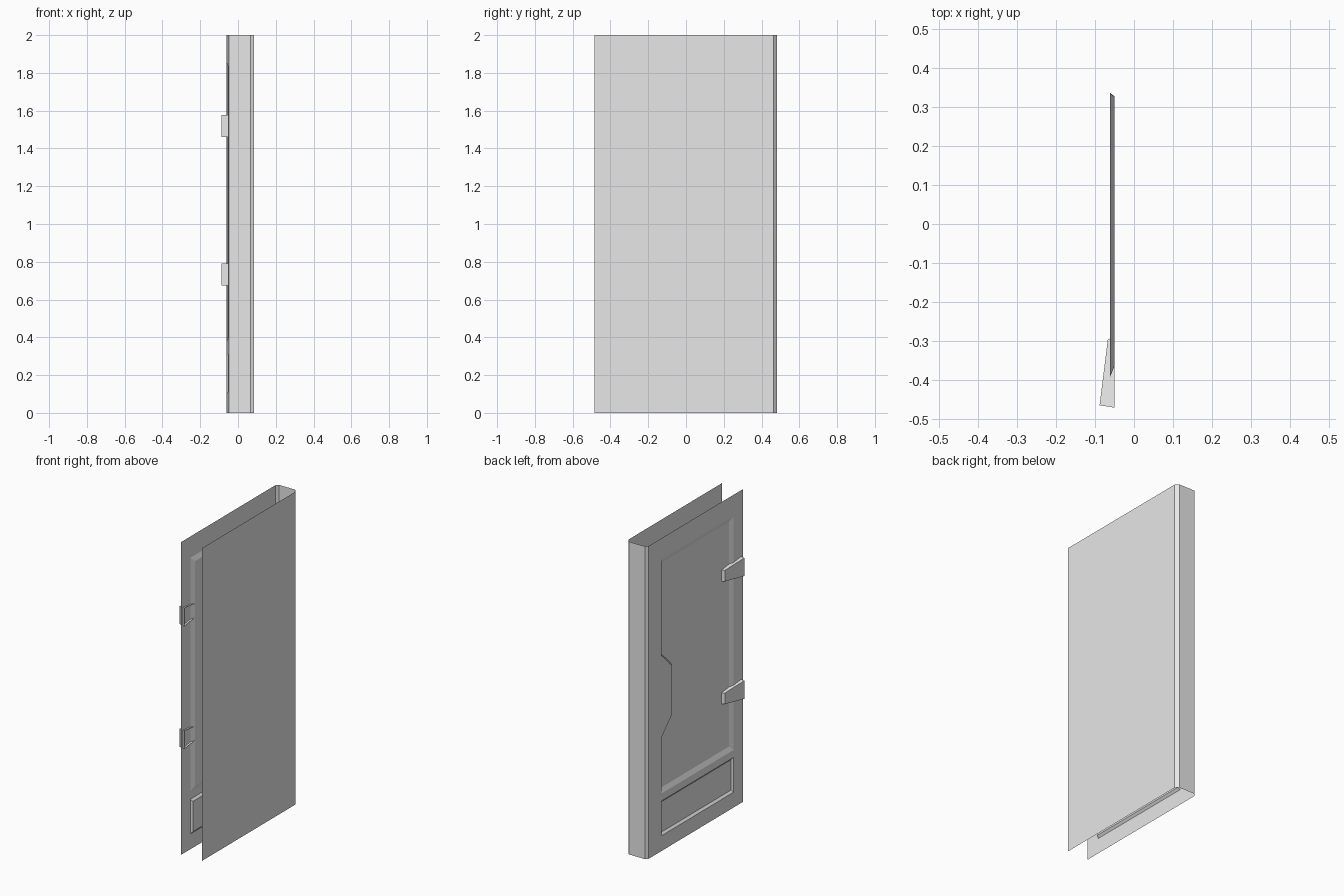
import bpy
import bmesh

if "Cube" in bpy.data.objects:
    bpy.data.objects.remove(bpy.data.objects["Cube"], do_unlink=True)

grey = bpy.data.materials.new("plain grey")
grey.use_nodes = True
grey.diffuse_color = (0.8, 0.8, 0.8, 1)
grey.node_tree.nodes["Principled BSDF"].inputs["Base Color"].default_value = (0.8, 0.8, 0.8, 1)

HEIGHT = 2.0
SKIN_X = -0.062    # plane of the detailed skin
FLOOR_X = -0.05    # plane of the recess floors
FRONT_Y, BACK_Y = -0.485, 0.465


def finish(name, bm):
    mesh = bpy.data.meshes.new(name)
    bm.to_mesh(mesh)
    bm.free()
    mesh.materials.append(grey)
    obj = bpy.data.objects.new(name, mesh)
    bpy.context.collection.objects.link(obj)
    return obj


def loop_at(bm, x, outline):
    return [bm.verts.new((x, y, z)) for y, z in outline]


def bridge(bm, a, b):
    n = len(a)
    for i in range(n):
        j = (i + 1) % n
        bm.faces.new((a[i], a[j], b[j], b[i]))


def face_out(bm, sign):
    """Make an open shell's normals consistent and turned towards sign * x."""
    bmesh.ops.recalc_face_normals(bm, faces=bm.faces)
    if sum(f.normal.x * f.calc_area() for f in bm.faces) * sign < 0:
        bmesh.ops.reverse_faces(bm, faces=bm.faces)


# Plain skin and chamfered edge wall: a profile swept up, open at both ends
bm = bmesh.new()
profile = [(0.085, FRONT_Y), (0.085, 0.462), (0.066, 0.482), (-0.047, 0.482), (SKIN_X, BACK_Y)]
bottom = [bm.verts.new((x, y, 0)) for x, y in profile]
top = [bm.verts.new((x, y, HEIGHT)) for x, y in profile]
for i in range(len(profile) - 1):
    bm.faces.new((bottom[i], bottom[i + 1], top[i + 1], top[i]))
face_out(bm, 1)
finish("outer_skin", bm)

# Recess outlines in (y, z): rim at the skin, floor slightly inset.
# The tall one steps round a latch area on its back edge.
window_rim = [(-0.393, 0.368), (0.336, 0.368), (0.336, 0.725), (0.236, 0.826),
              (0.236, 1.152), (0.336, 1.25), (0.336, 1.864), (-0.393, 1.864)]
window_floor = [(-0.364, 0.398), (0.325, 0.398), (0.325, 0.72), (0.225, 0.821),
                (0.225, 1.157), (0.325, 1.255), (0.325, 1.834), (-0.364, 1.834)]


def rectangle(y0, y1, z0, z1):
    return [(y0, z0), (y1, z0), (y1, z1), (y0, z1)]


pocket_rim = rectangle(-0.393, 0.336, 0.098, 0.32)
pocket_floor = rectangle(-0.384, 0.327, 0.112, 0.306)

# Detailed skin: flat sheet pierced by both rims
bm = bmesh.new()
for outline in (rectangle(FRONT_Y, BACK_Y, 0, HEIGHT), window_rim, pocket_rim):
    ring = loop_at(bm, SKIN_X, outline)
    for i, v in enumerate(ring):
        bm.edges.new((v, ring[(i + 1) % len(ring)]))
bmesh.ops.triangle_fill(bm, use_beauty=True, edges=bm.edges[:], normal=(-1, 0, 0))
face_out(bm, -1)
finish("inner_skin", bm)

# Recesses: sloped walls and a floor
for name, rim, floor in (("window_recess", window_rim, window_floor),
                         ("lower_recess", pocket_rim, pocket_floor)):
    bm = bmesh.new()
    outer = loop_at(bm, SKIN_X, rim)
    inner = loop_at(bm, FLOOR_X, floor)
    bridge(bm, outer, inner)
    bm.faces.new(inner)
    face_out(bm, -1)
    finish(name, bm)

# Hinges: tapered wedges, open towards the inside of the door
for name, z in (("lower_hinge", 0.733), ("upper_hinge", 1.518)):
    bm = bmesh.new()
    rings = []
    for x, y_front, y_back in ((FLOOR_X, -0.47, -0.288), (None, -0.464, -0.296)):
        ring = []
        for y, drop, rise, wedge_x in ((y_front, 0.058, 0.058, -0.088),
                                       (y_back, 0.034, 0.037, -0.067)):
            px = wedge_x if x is None else x
            ring.append([bm.verts.new((px, y, z - drop)), bm.verts.new((px, y, z + rise))])
        rings.append([ring[0][0], ring[1][0], ring[1][1], ring[0][1]])
    bridge(bm, rings[0], rings[1])
    bm.faces.new(rings[1])
    face_out(bm, -1)
    finish(name, bm)
